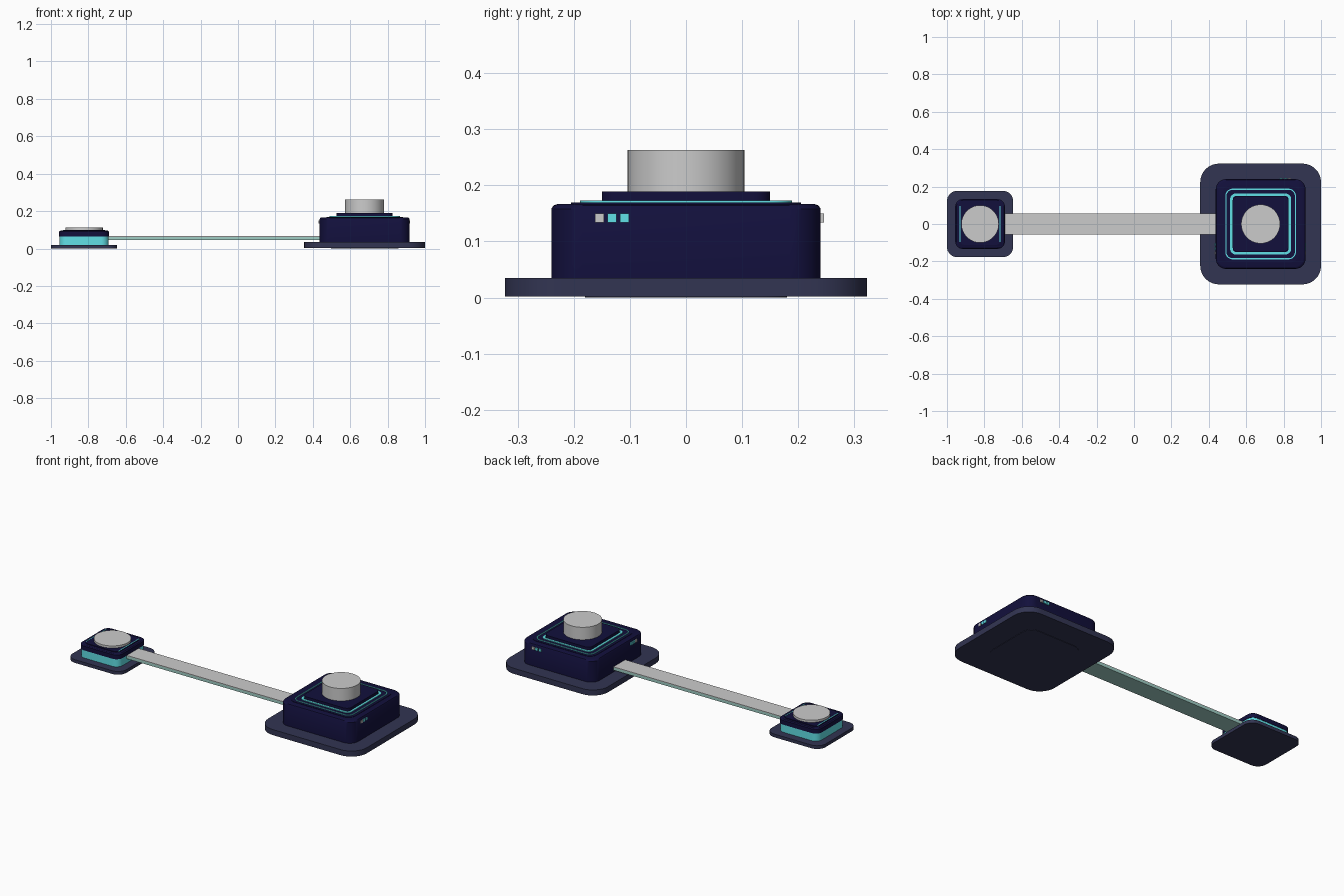
import bpy, bmesh, math

if "Cube" in bpy.data.objects:
    bpy.data.objects.remove(bpy.data.objects["Cube"])

def mat(name, rgb):
    m = bpy.data.materials.new(name)
    m.diffuse_color = (*rgb, 1)
    m.use_nodes = True
    m.node_tree.nodes["Principled BSDF"].inputs["Base Color"].default_value = m.diffuse_color
    return m

NAVY = mat("navy", (0.006, 0.005, 0.045))
SLATE = mat("slate", (0.032, 0.035, 0.085))
TEAL = mat("teal", (0.12, 0.75, 0.8))
PALE = mat("pale_teal", (0.35, 0.62, 0.56))

def outline(half, r, n=8):
    c = half - r
    pts = []
    for k, (sx, sy) in enumerate([(1, 1), (-1, 1), (-1, -1), (1, -1)]):
        for i in range(n + 1):
            a = (k + i / n) * math.pi / 2
            pts.append((sx * c + r * math.cos(a), sy * c + r * math.sin(a)))
    return pts

def finish(bm, name, m):
    bmesh.ops.recalc_face_normals(bm, faces=bm.faces)
    me = bpy.data.meshes.new(name)
    bm.to_mesh(me)
    bm.free()
    ob = bpy.data.objects.new(name, me)
    bpy.context.collection.objects.link(ob)
    if m:
        me.materials.append(m)
    bpy.ops.object.select_all(action='DESELECT')
    ob.select_set(True)
    bpy.context.view_layer.objects.active = ob
    bpy.ops.object.shade_smooth_by_angle(angle=math.radians(35))
    return ob

# rounded square block; levels is a list of (z, inset)
def slab(name, cx, half, r, levels, m):
    bm = bmesh.new()
    rings = [[bm.verts.new((cx + x, y, z)) for x, y in outline(half - ins, r - ins * 0.5)]
             for z, ins in levels]
    for a, b in zip(rings, rings[1:]):
        for i in range(len(a)):
            j = (i + 1) % len(a)
            bm.faces.new((a[i], a[j], b[j], b[i]))
    bm.faces.new(rings[0])
    bm.faces.new(rings[-1])
    return finish(bm, name, m)

# flat rounded-square frame
def frame(name, cx, half, width, r, z0, z1, m):
    bm = bmesh.new()
    rings = [[bm.verts.new((cx + x, y, z)) for x, y in outline(h, rr)]
             for h, rr, z in [(half, r, z0), (half, r, z1),
                              (half - width, r - width, z1), (half - width, r - width, z0)]]
    for k in range(4):
        a, b = rings[k], rings[(k + 1) % 4]
        for i in range(len(a)):
            j = (i + 1) % len(a)
            bm.faces.new((a[i], a[j], b[j], b[i]))
    return finish(bm, name, m)

def box(name, x, y, z, m):
    bm = bmesh.new()
    bmesh.ops.create_cube(bm, size=1)
    for v in bm.verts:
        for i, (lo, hi) in enumerate((x, y, z)):
            v.co[i] = hi if v.co[i] > 0 else lo
    return finish(bm, name, m)

def disc(name, cx, r, z0, z1, m=None):
    bm = bmesh.new()
    bmesh.ops.create_cone(bm, cap_ends=True, segments=64, radius1=r, radius2=r, depth=z1 - z0)
    bmesh.ops.translate(bm, verts=bm.verts, vec=(cx, 0, (z0 + z1) / 2))
    return finish(bm, name, m)

# large station
L = 0.677
slab("large_foot_pad", L, 0.18, 0.06, [(0, 0), (0.004, 0)], SLATE)
slab("large_base", L, 0.323, 0.10, [(0.002, 0), (0.035, 0)], SLATE)
slab("large_body", L, 0.24, 0.055, [(0.034, 0), (0.158, 0), (0.164, 0.004), (0.167, 0.012)], NAVY)
slab("large_lid", L, 0.205, 0.045, [(0.165, 0), (0.169, 0)], NAVY)
frame("large_outer_line", L, 0.189, 0.006, 0.04, 0.168, 0.173, TEAL)
frame("large_light_ring", L, 0.163, 0.014, 0.03, 0.168, 0.173, TEAL)
slab("large_plateau", L, 0.15, 0.03, [(0.165, 0), (0.189, 0)], NAVY)
disc("large_knob", L, 0.104, 0.187, 0.263)

# indicator lights on three sides
for i, m in enumerate([None, TEAL, TEAL]):
    lo = -0.162 + i * 0.022
    hi = lo + 0.016
    z = (0.134, 0.150)
    box(f"right_light_{i}", (L + 0.235, L + 0.243), (lo, hi), z, m)
    box(f"left_light_{i}", (L - 0.246, L - 0.235), (lo, hi), z, m)
    box(f"back_light_{i}", (L - lo - 0.016, L - lo), (0.235, 0.246), z, m)

# small station
S = -0.823
slab("small_base", S, 0.177, 0.055, [(0, 0), (0.019, 0)], SLATE)
slab("small_lower_body", S, 0.131, 0.04, [(0.018, 0), (0.066, 0)], TEAL)
slab("small_upper_body", S, 0.133, 0.04, [(0.065, 0), (0.09, 0), (0.095, 0.006)], NAVY)
slab("small_lid", S, 0.112, 0.03, [(0.093, 0), (0.099, 0)], NAVY)
for s in (-1, 1):
    x = S + s * 0.107
    box("small_light_bar", (x - 0.003, x + 0.003), (-0.096, 0.096), (0.095, 0.1), TEAL)
disc("small_knob", S, 0.1, 0.097, 0.112)

# connecting strap
box("strap_lower", (-0.70, 0.445), (-0.055, 0.055), (0.046, 0.062), PALE)
box("strap_top", (-0.70, 0.445), (-0.055, 0.055), (0.062, 0.066), None)
